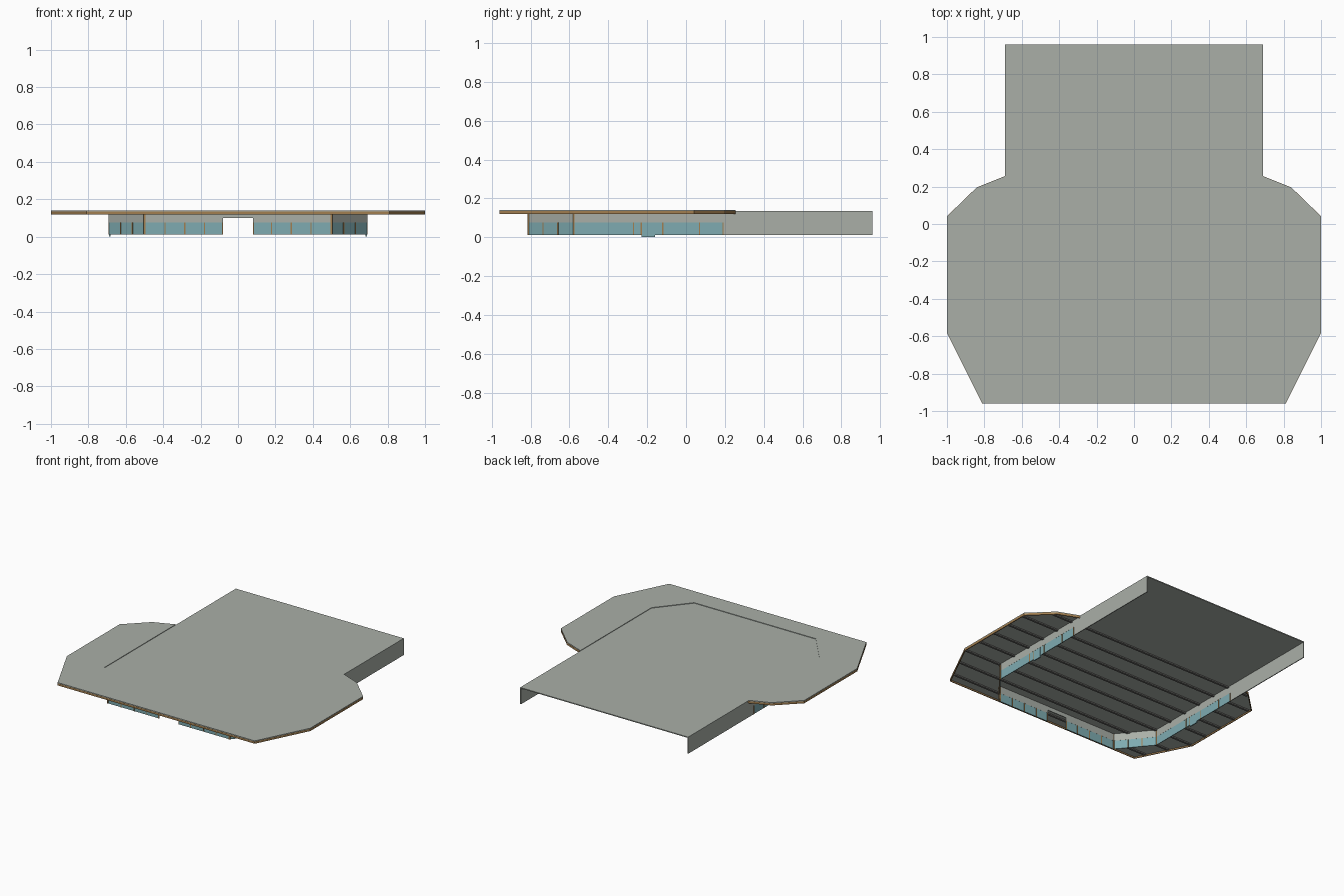
import bpy, bmesh
from mathutils import Vector

if "Cube" in bpy.data.objects:
    bpy.data.objects.remove(bpy.data.objects["Cube"])


def material(name, rgb):
    m = bpy.data.materials.new(name)
    m.diffuse_color = (*rgb, 1)
    m.use_nodes = True
    m.node_tree.nodes["Principled BSDF"].inputs["Base Color"].default_value = m.diffuse_color
    return m


GREY = material("pale_grey", (0.40, 0.43, 0.39))
GLASS = material("teal_glass", (0.21, 0.41, 0.44))
WOOD = material("brown_wood", (0.36, 0.21, 0.08))
DARK = material("dark_beam", (0.16, 0.16, 0.15))


def prism(name, pts, z0, z1, mat):
    """Extrude a flat outline from z0 to z1."""
    bm = bmesh.new()
    face = bm.faces.new([bm.verts.new((x, y, z0)) for x, y in pts])
    ext = bmesh.ops.extrude_face_region(bm, geom=[face])
    bmesh.ops.translate(bm, vec=(0, 0, z1 - z0),
                        verts=[g for g in ext["geom"] if isinstance(g, bmesh.types.BMVert)])
    bmesh.ops.recalc_face_normals(bm, faces=bm.faces)
    me = bpy.data.meshes.new(name)
    bm.to_mesh(me)
    bm.free()
    me.materials.append(mat)
    ob = bpy.data.objects.new(name, me)
    bpy.context.collection.objects.link(ob)
    return ob


def strip(name, a, b, z0, z1, mat, t=0.006):
    """Thin upright panel along a segment, repeated on the other side of x = 0."""
    a, b = Vector(a), Vector(b)
    d = (b - a).normalized() * t / 2
    n = Vector((-d.y, d.x))
    pts = [a + n, b + n, b - n, a - n]
    prism(name + "_right", pts, z0, z1, mat)
    prism(name + "_left", [(-p.x, p.y) for p in pts], z0, z1, mat)


def post(name, p, direction, z0, z1, w=0.006, t=0.010):
    d = Vector(direction).normalized() * w / 2
    strip(name, Vector(p) - d, Vector(p) + d, z0, z1, WOOD, t)


# Outlines (right half, front to back)
eave = [(0.81, -0.96), (1.0, -0.58), (1.0, 0.04), (0.84, 0.195), (0.69, 0.255)]
wall = [(0.5, -0.81), (0.69, -0.58), (0.69, 0.255)]


def flip(pts):
    return [(-x, y) for x, y in reversed(pts)]


# Roofs: slightly lower main roof, raised canopy ring around it
prism("main_roof", [*wall[:2], (0.69, 0.96), (-0.69, 0.96), *flip(wall[:2])], 0.129, 0.136, GREY)
ring = eave + wall[::-1][1:] + flip(wall[::-1][1:]) + flip(eave)
prism("canopy_roof", ring, 0.129, 0.140, GREY)

# Wooden fascia under the canopy edge
for i in range(len(eave) - 1):
    a, b = Vector(eave[i]), Vector(eave[i + 1])
    n = Vector((a.y - b.y, b.x - a.x)).normalized() * 0.002
    strip(f"fascia_{i}", a + n, b + n, 0.119, 0.134, WOOD)
prism("fascia_front", [(-0.81, -0.961), (0.81, -0.961), (0.81, -0.955), (-0.81, -0.955)],
      0.119, 0.134, WOOD)


# Roof beams running across, clipped to the eave
def half_width(y):
    for (x0, y0), (x1, y1) in zip(eave, eave[1:]):
        if y0 <= y <= y1:
            return x0 + (x1 - x0) * (y - y0) / (y1 - y0) - 0.012
    return 0.69


for i in range(8):
    y = -0.88 + i * 0.15
    w = half_width(y)
    prism(f"roof_beam_{i}", [(-w, y - 0.008), (w, y - 0.008), (w, y + 0.008), (-w, y + 0.008)],
          0.120, 0.1295, DARK)

# Walls: grey band over glazing, solid grey towards the open back
runs = {"front": ((0.08, -0.81), (0.5, -0.81)),
        "corner": ((0.5, -0.81), (0.69, -0.58)),
        "side": ((0.687, -0.58), (0.687, 0.19))}
for key, (a, b) in runs.items():
    strip(key + "_upper_wall", a, b, 0.075, 0.132, GREY)
    strip(key + "_glazing", a, b, 0.012, 0.075, GLASS, 0.005)
strip("rear_side_wall", (0.687, 0.19), (0.687, 0.96), 0.012, 0.132, GREY)

# Entrance lintel and side doors
prism("entrance_lintel", [(-0.08, -0.813), (0.08, -0.813), (0.08, -0.807), (-0.08, -0.807)],
      0.10, 0.132, GREY)
strip("side_door", (0.687, -0.23), (0.687, -0.16), 0.0, 0.073, GLASS, 0.008)

# Window posts
for i, x in enumerate((0.083, 0.18, 0.285, 0.39)):
    post(f"front_post_{i}", (x, -0.81), (1, 0), 0.012, 0.075)
for i, f in enumerate((0.33, 0.66)):
    post(f"corner_post_{i}", Vector(runs["corner"][0]).lerp(Vector(runs["corner"][1]), f),
         (0.19, 0.23), 0.012, 0.075)
for i, y in enumerate((-0.27, -0.23, -0.12, 0.07, 0.19)):
    post(f"side_post_{i}", (0.687, y), (0, 1), 0.012, 0.075)
post("front_corner_post", (0.5, -0.81), (1, 0), 0.012, 0.125, 0.010, 0.012)
post("side_corner_post", (0.687, -0.578), (0, 1), 0.012, 0.125, 0.010, 0.010)
